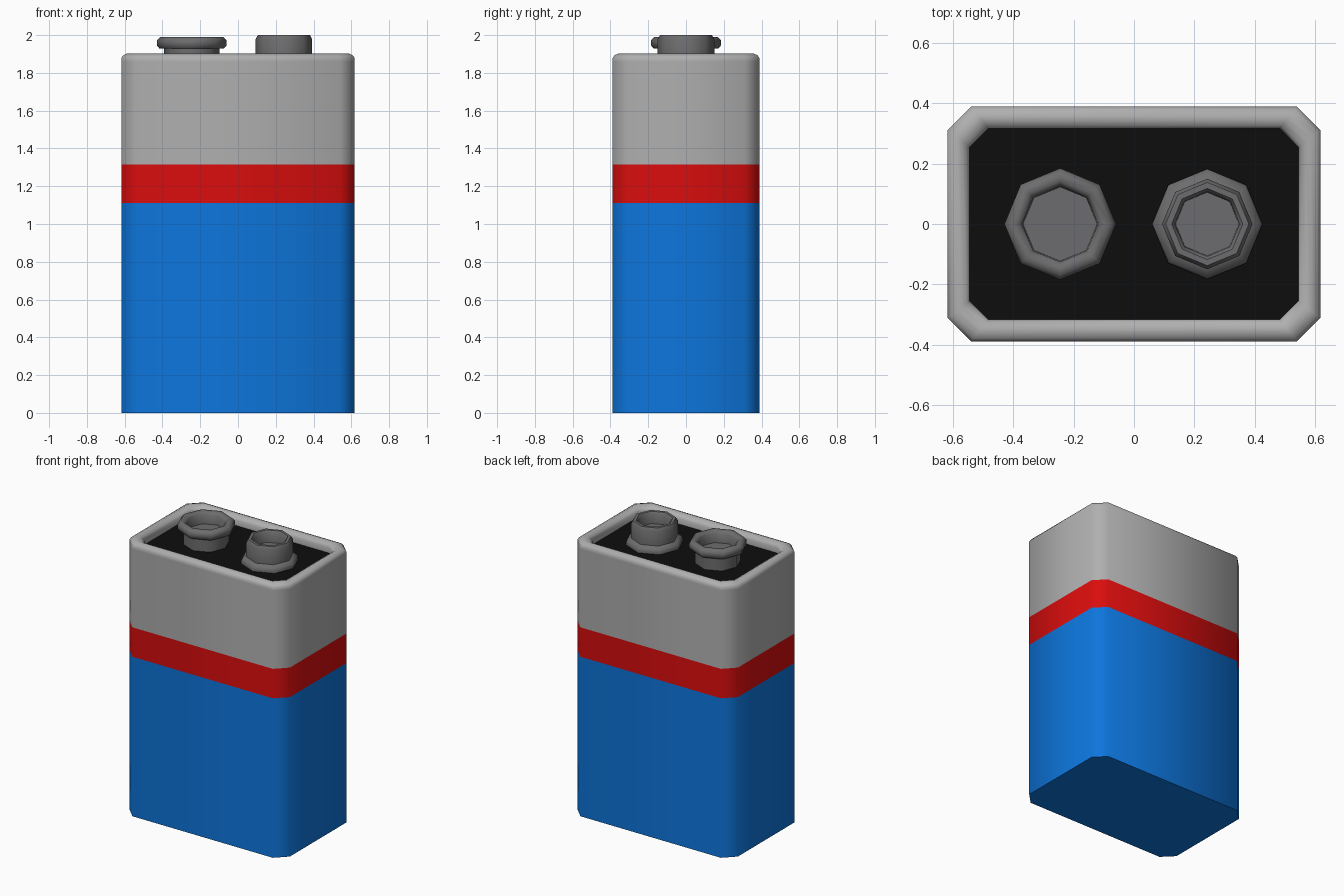
import bpy, math

if "Cube" in bpy.data.objects:
    bpy.data.objects.remove(bpy.data.objects["Cube"])


def material(name, rgb):
    m = bpy.data.materials.new(name)
    m.diffuse_color = (*rgb, 1)
    m.use_nodes = True
    m.node_tree.nodes["Principled BSDF"].inputs["Base Color"].default_value = m.diffuse_color
    return m


BLUE = material("blue", (0.004, 0.18, 0.72))
RED = material("red", (0.7, 0.004, 0.004))
BLACK = material("black", (0.004, 0.004, 0.004))
GREY = material("grey", (0.43, 0.43, 0.43))
DARK = material("dark_metal", (0.152, 0.152, 0.157))


def case_ring(inset, z):
    # rectangle with cut corners
    x, y, c = 0.618 - inset, 0.389 - inset, 0.077 - inset * 0.2
    pts = [(x, c - y), (x, y - c), (x - c, y), (c - x, y),
           (-x, y - c), (-x, c - y), (c - x, -y), (x - c, -y)]
    return [(px, py, z) for px, py in pts]


def octagon_ring(cx, r, z):
    return [(cx + r * math.cos(i * math.pi / 4), r * math.sin(i * math.pi / 4), z)
            for i in range(8)]


def loft(name, rings, mat, bottom=False, top=False):
    n = len(rings[0])
    faces = [(k * n + i, k * n + (i + 1) % n, (k + 1) * n + (i + 1) % n, (k + 1) * n + i)
             for k in range(len(rings) - 1) for i in range(n)]
    if bottom:
        faces.append(tuple(reversed(range(n))))
    if top:
        faces.append(tuple(range((len(rings) - 1) * n, len(rings) * n)))
    me = bpy.data.meshes.new(name)
    me.from_pydata([p for r in rings for p in r], [], faces)
    me.shade_smooth()
    me.set_sharp_from_angle(angle=math.radians(50))
    me.materials.append(mat)
    ob = bpy.data.objects.new(name, me)
    bpy.context.collection.objects.link(ob)
    return ob


FLOOR = 1.835

# Case: lower wrap, band, upper shell with rolled rim, recessed plate
loft("lower_wrap", [case_ring(0, 0), case_ring(0, 1.11)], BLUE, bottom=True)
loft("middle_band", [case_ring(0, 1.11), case_ring(0, 1.315)], RED)
loft("upper_shell", [case_ring(i, z) for i, z in
     [(0, 1.315), (0, 1.86), (0, 1.878), (0.01, 1.893), (0.03, 1.902), (0.046, 1.9),
      (0.064, 1.89), (0.072, 1.872), (0.072, FLOOR)]], GREY)
loft("top_plate", [case_ring(0.072, FLOOR)], BLACK, top=True)

# Wide terminal: neck with a flared, rolled lip and a cupped centre
wide = [(0.146, FLOOR), (0.146, 1.93), (0.17, 1.928), (0.185, 1.945), (0.185, 1.972),
        (0.168, 1.99), (0.143, 1.99), (0.126, 1.972), (0.123, 1.91)]
loft("wide_terminal", [octagon_ring(-0.245, r, z) for r, z in wide], DARK, top=True)

# Narrow terminal: flanged foot, straight stud and a cupped centre
narrow = [(0.183, FLOOR), (0.183, 1.85), (0.176, 1.868), (0.15, 1.88), (0.15, 1.978),
          (0.138, 2.0), (0.118, 2.0), (0.107, 1.985), (0.105, 1.92)]
loft("narrow_terminal", [octagon_ring(0.243, r, z) for r, z in narrow], DARK, top=True)
